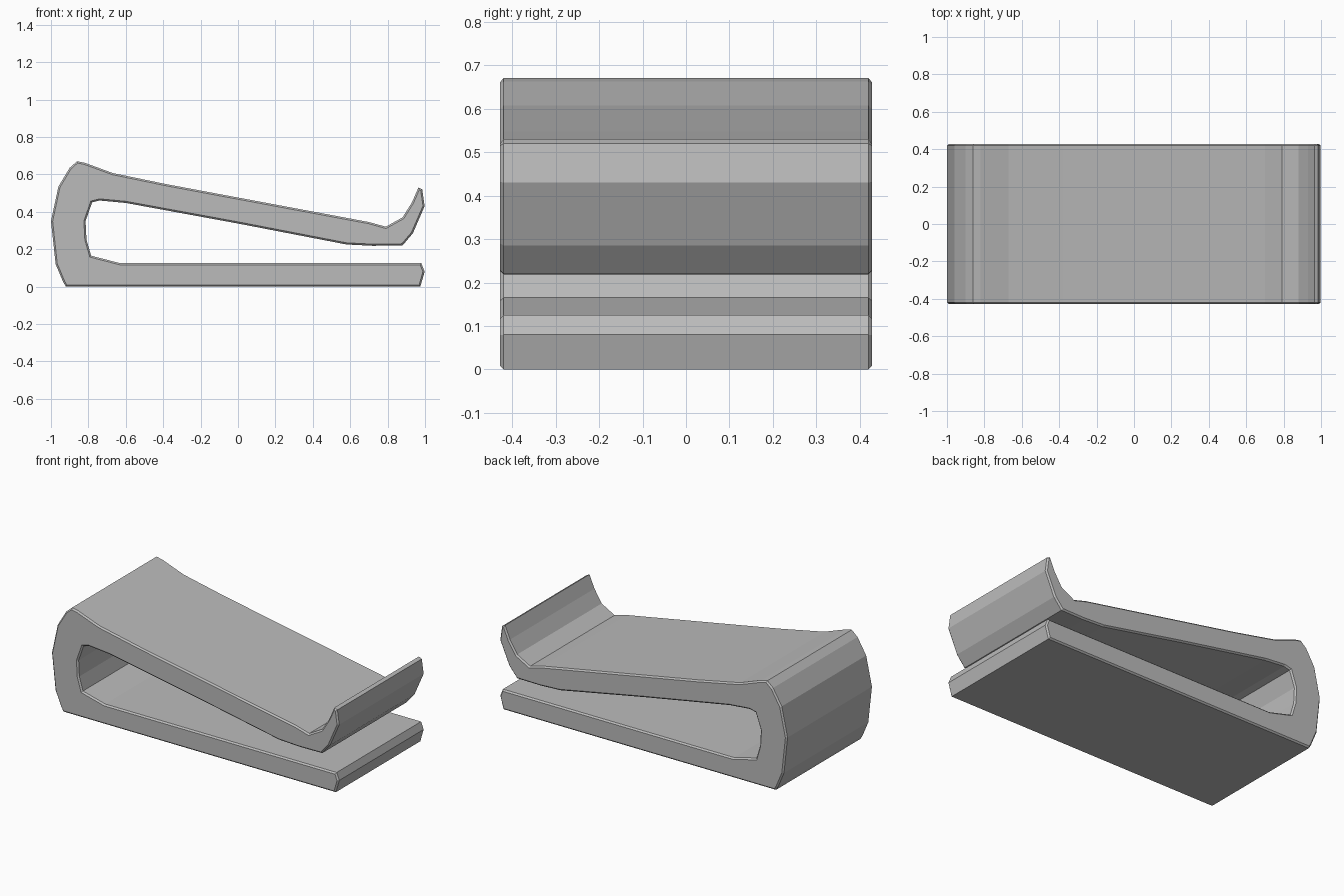
import bpy, bmesh

if "Cube" in bpy.data.objects:
    bpy.data.objects.remove(bpy.data.objects["Cube"])

# Side profile of the folded clip (x, z), drawn as one closed outline
base = [(-0.92, 0.0), (0.975, 0.0), (0.998, 0.08), (0.98, 0.125), (-0.63, 0.125)]
inner_bend = [(-0.785, 0.165), (-0.81, 0.25), (-0.815, 0.35), (-0.78, 0.45), (-0.74, 0.46)]
arm_under = [(-0.60, 0.447), (0.0, 0.337), (0.58, 0.225), (0.72, 0.218)]
lip = [(0.88, 0.22), (0.935, 0.285), (0.998, 0.43), (0.985, 0.52), (0.965, 0.53),
       (0.93, 0.45), (0.88, 0.37), (0.79, 0.32)]
arm_top = [(0.70, 0.345), (-0.38, 0.547), (-0.67, 0.607)]
outer_bend = [(-0.82, 0.662), (-0.86, 0.67), (-0.90, 0.635), (-0.96, 0.535),
              (-1.0, 0.35), (-0.975, 0.12), (-0.935, 0.025)]
profile = base + inner_bend + arm_under + lip + arm_top + outer_bend
HALF = 0.428

# Extrude across the width
bm = bmesh.new()
cap = bm.faces.new([bm.verts.new((x, -HALF, z)) for x, z in profile])
ext = bmesh.ops.extrude_face_region(bm, geom=[cap], use_keep_orig=True)
for v in (g for g in ext["geom"] if isinstance(g, bmesh.types.BMVert)):
    v.co.y = HALF
bmesh.ops.recalc_face_normals(bm, faces=bm.faces[:])

# Small chamfer around both side rims
rim = [e for e in bm.edges if abs(e.verts[0].co.y - e.verts[1].co.y) < 1e-5]
bmesh.ops.bevel(bm, geom=rim, offset=0.009, segments=1, affect='EDGES')
bmesh.ops.triangulate(bm, faces=[f for f in bm.faces if len(f.verts) > 4])

mesh = bpy.data.meshes.new("folded_clip")
bm.to_mesh(mesh)
bm.free()
clip = bpy.data.objects.new("folded_clip", mesh)
bpy.context.collection.objects.link(clip)

grey = bpy.data.materials.new("plain grey")
grey.diffuse_color = (0.5, 0.5, 0.5, 1)
grey.use_nodes = True
grey.node_tree.nodes["Principled BSDF"].inputs["Base Color"].default_value = grey.diffuse_color
mesh.materials.append(grey)
